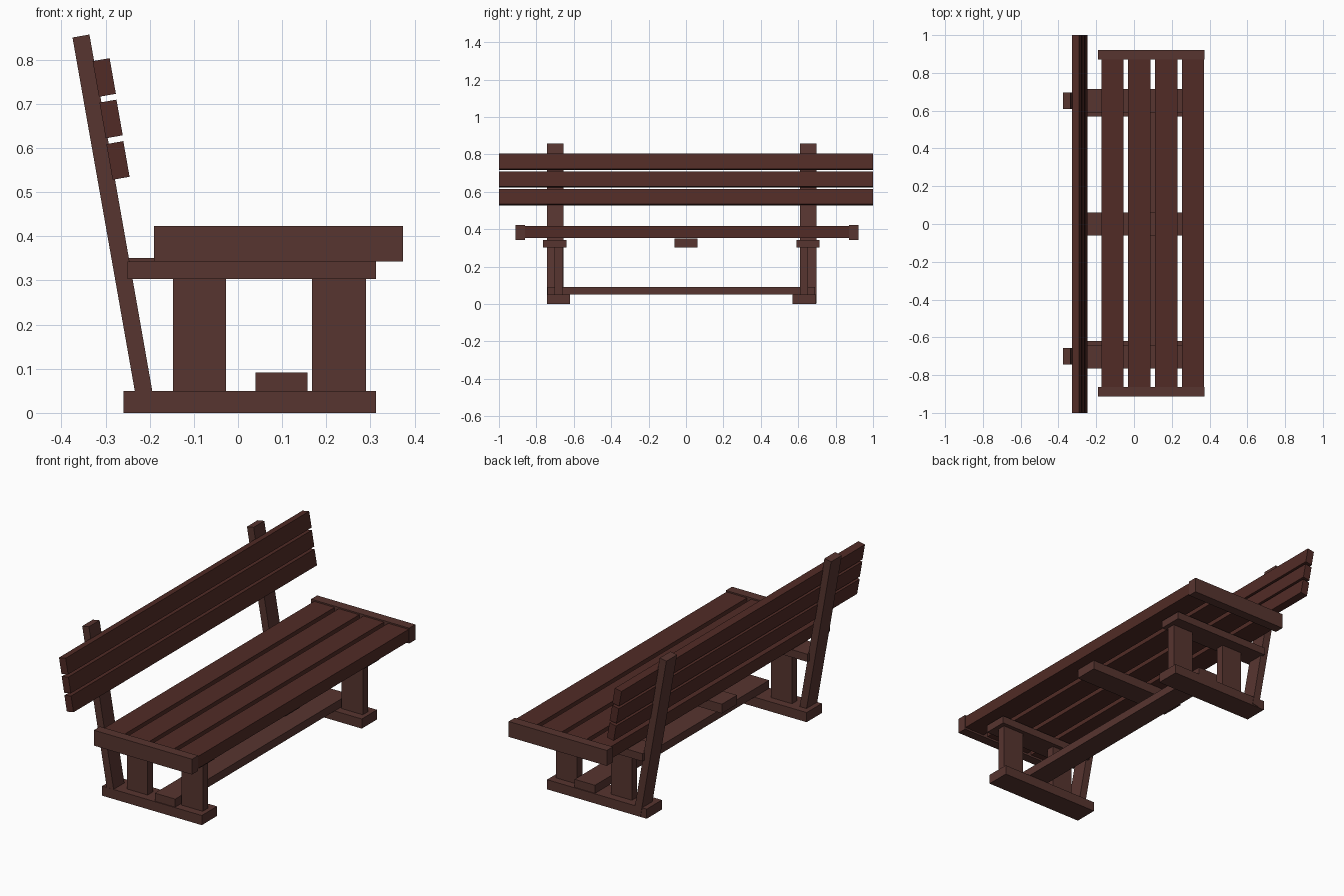
import bpy
from math import radians
from mathutils import Matrix, Vector

if "Cube" in bpy.data.objects:
    bpy.data.objects.remove(bpy.data.objects["Cube"])


def material(name, color):
    m = bpy.data.materials.new(name)
    m.diffuse_color = color
    m.use_nodes = True
    m.node_tree.nodes["Principled BSDF"].inputs["Base Color"].default_value = m.diffuse_color
    return m


frame_wood = material("frame_wood", (0.095, 0.035, 0.029, 1))
slat_wood = material("slat_wood", (0.082, 0.024, 0.019, 1))


def board(name, x, y, z, mat, tilt=0):
    """Box spanning the (min, max) ranges, leaned back by tilt about its centre."""
    bpy.ops.mesh.primitive_cube_add(size=1)
    ob = bpy.context.object
    ob.name = name
    size = Vector([r[1] - r[0] for r in (x, y, z)])
    centre = Vector([(r[0] + r[1]) / 2 for r in (x, y, z)])
    ob.data.transform(Matrix.Diagonal(size).to_4x4())
    ob.location = centre
    ob.rotation_euler.y = -radians(tilt)
    ob.data.materials.append(mat)
    return ob


def around(c, size):
    return (c - size / 2, c + size / 2)


LEAN = 10

# Two trestles: foot, bearer, pair of legs, leaning back post
for side, foot_y, bearer_y, post_y in (("near", -0.682, -0.702, -0.70),
                                       ("far", 0.632, 0.652, 0.653)):
    board(f"foot_{side}", (-0.26, 0.313), around(foot_y, 0.125), (0, 0.05), frame_wood)
    board(f"seat_bearer_{side}", (-0.25, 0.313), around(bearer_y, 0.125), (0.303, 0.343), frame_wood)
    board(f"rear_leg_{side}", (-0.147, -0.027), around(foot_y, 0.043), (0.05, 0.303), frame_wood)
    board(f"front_leg_{side}", (0.168, 0.29), around(foot_y, 0.043), (0.05, 0.303), frame_wood)
    board(f"back_post_{side}", around(-0.281, 0.039), around(post_y, 0.088),
          around(0.4295, 0.862), frame_wood, LEAN)

# Middle bearer and low stretcher
board("seat_bearer_middle", (-0.25, 0.313), (-0.062, 0.062), (0.303, 0.351), frame_wood)
board("stretcher", (0.04, 0.157), (-0.74, 0.69), (0.05, 0.092), frame_wood)

# Seat slats with end rails
for i in range(4):
    board(f"seat_slat_{i + 1}", around(-0.114 + i * 0.142, 0.118), (-0.862, 0.872),
          (0.353, 0.416), slat_wood)
for side, y in (("near", -0.887), ("far", 0.897)):
    board(f"seat_end_rail_{side}", (-0.19, 0.374), around(y, 0.05), (0.343, 0.423), frame_wood)

# Backrest slats
for i in range(3):
    board(f"back_slat_{i + 1}", around(-0.303 + i * 0.0155, 0.039), (-1, 1),
          around(0.760 - i * 0.094, 0.082), slat_wood, LEAN)
